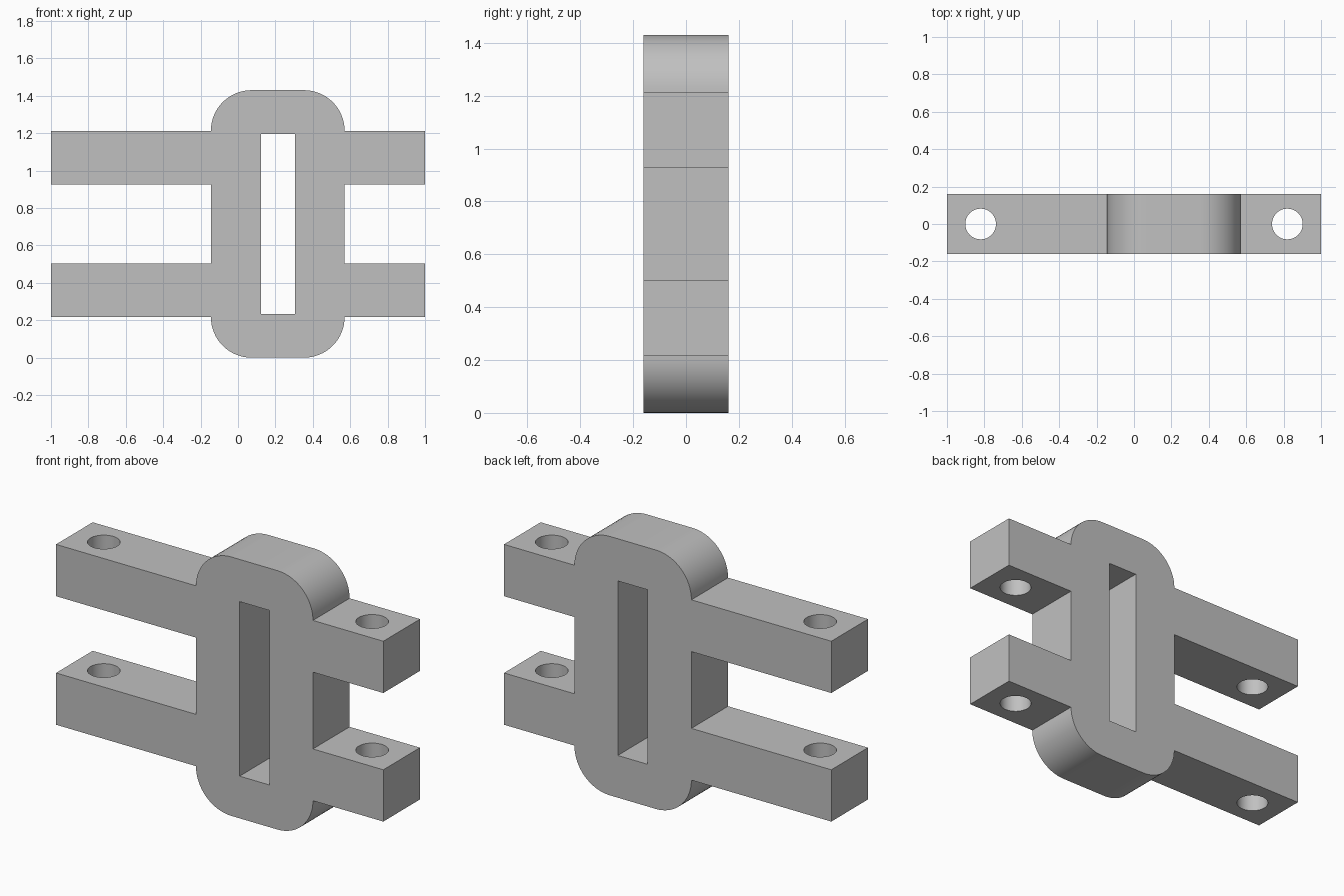
import bpy
import bmesh
from math import cos, sin, pi

cube = bpy.data.objects.get("Cube")
if cube:
    bpy.data.objects.remove(cube, do_unlink=True)

HALF_DEPTH = 0.16
HEIGHT = 1.43
LEFT, RIGHT = -0.145, 0.57        # sides of the central link
RADIUS = 0.217                    # rounded corners of the link
ARM_LOW, ARM_HIGH = 0.217, 0.503  # lower arm; the upper one mirrors it
SLOT = (0.122, 0.305, 0.233, HEIGHT - 0.233)
HOLE_X, HOLE_RADIUS = 0.82, 0.082

grey = bpy.data.materials.new("light grey")
grey.use_nodes = True
colour = (0.53, 0.53, 0.53, 1)
grey.diffuse_color = colour
grey.node_tree.nodes["Principled BSDF"].inputs["Base Color"].default_value = colour


def add_object(name, bm):
    bmesh.ops.recalc_face_normals(bm, faces=bm.faces)
    mesh = bpy.data.meshes.new(name)
    bm.to_mesh(mesh)
    bm.free()
    mesh.materials.append(grey)
    obj = bpy.data.objects.new(name, mesh)
    bpy.context.collection.objects.link(obj)
    return obj


def extrude_outline(name, points, half):
    """Extrude an x-z outline symmetrically along y."""
    bm = bmesh.new()
    face = bm.faces.new([bm.verts.new((x, -half, z)) for x, z in points])
    result = bmesh.ops.extrude_face_region(bm, geom=[face])
    verts = [v for v in result["geom"] if isinstance(v, bmesh.types.BMVert)]
    bmesh.ops.translate(bm, verts=verts, vec=(0, 2 * half, 0))
    return add_object(name, bm)


def corner(cx, cz, start, steps=16):
    """Quarter circle, counter-clockwise from the start angle."""
    return [(cx + RADIUS * cos(start + i * pi / 2 / steps),
             cz + RADIUS * sin(start + i * pi / 2 / steps))
            for i in range(steps + 1)]


# Outline of the link with its four arms; the lower half is mirrored upwards
lower = [(-1, ARM_HIGH), (-1, ARM_LOW)]
lower += corner(LEFT + RADIUS, RADIUS, pi)
lower += corner(RIGHT - RADIUS, RADIUS, 1.5 * pi)
lower += [(1, ARM_LOW), (1, ARM_HIGH), (RIGHT, ARM_HIGH)]
lower.insert(0, (LEFT, ARM_HIGH))
upper = [(x, HEIGHT - z) for x, z in reversed(lower)]
link = extrude_outline("slotted_link_with_arms", lower + upper, HALF_DEPTH)

# Cutters: the central slot, and a vertical bolt hole through each pair of arms
x0, x1, z0, z1 = SLOT
cutters = [extrude_outline("slot_cutter", [(x0, z0), (x1, z0), (x1, z1), (x0, z1)], 0.5)]
for side, x in (("right", -HOLE_X), ("left", HOLE_X)):
    bm = bmesh.new()
    bmesh.ops.create_cone(bm, cap_ends=True, segments=48, radius1=HOLE_RADIUS,
                          radius2=HOLE_RADIUS, depth=2)
    bmesh.ops.translate(bm, verts=bm.verts, vec=(x, 0, HEIGHT / 2))
    cutters.append(add_object(side + "_hole_cutter", bm))

bpy.ops.object.select_all(action="DESELECT")
link.select_set(True)
bpy.context.view_layer.objects.active = link
for cutter in cutters:
    cutter.hide_render = True
    mod = link.modifiers.new(cutter.name, "BOOLEAN")
    mod.operation = "DIFFERENCE"
    mod.solver = "EXACT"
    mod.object = cutter
    bpy.ops.object.modifier_apply(modifier=mod.name)
    bpy.data.objects.remove(cutter, do_unlink=True)

# Smooth the rounded walls, keep the edges sharp
bpy.ops.object.shade_smooth_by_angle(angle=pi / 6)
